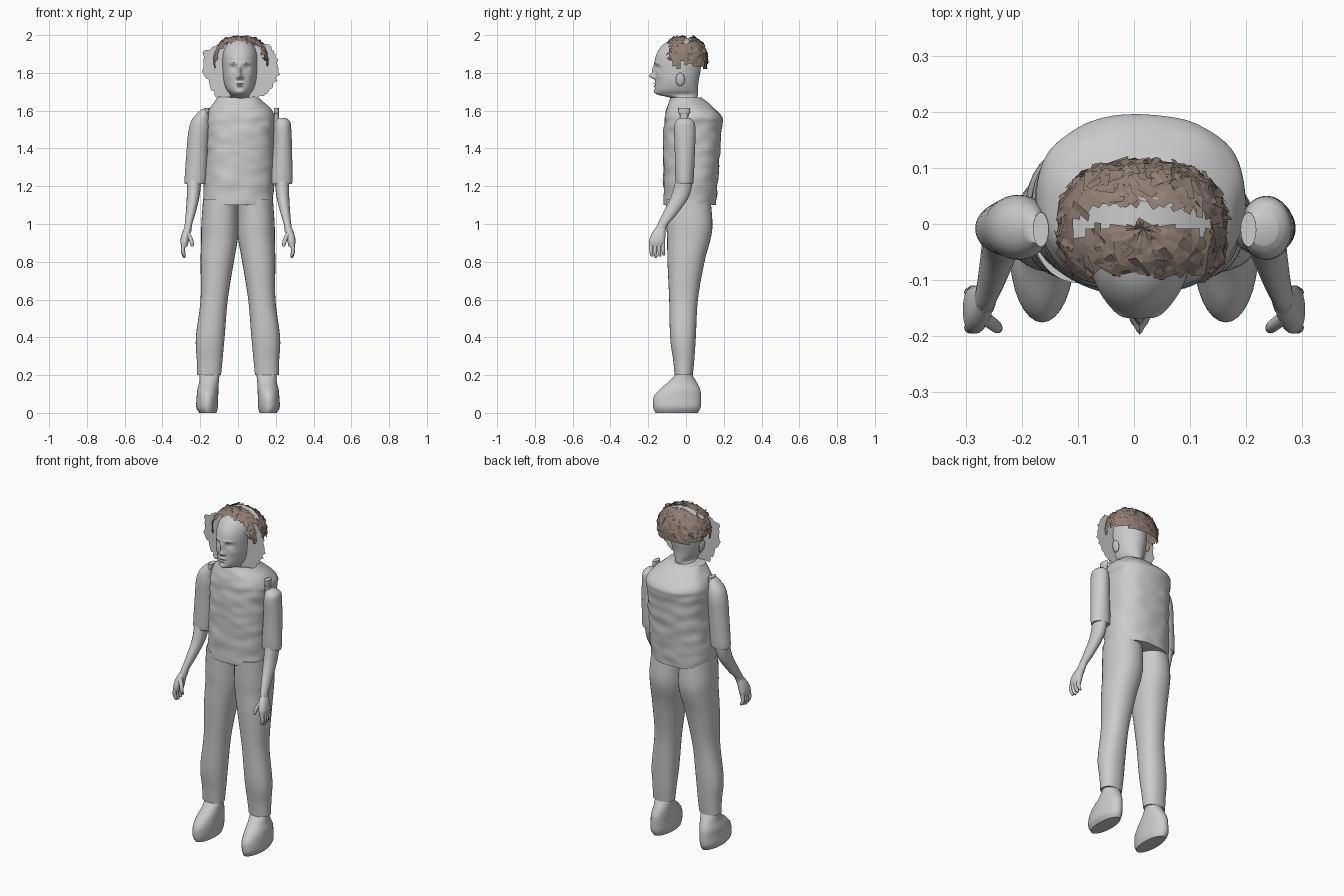
import bpy, bmesh, math, random
from mathutils import Vector, Matrix, noise

random.seed(4)
if "Cube" in bpy.data.objects:
    bpy.data.objects.remove(bpy.data.objects["Cube"])


def material(name, rgb):
    m = bpy.data.materials.new(name)
    m.use_nodes = True
    m.diffuse_color = (*rgb, 1)
    m.node_tree.nodes["Principled BSDF"].inputs["Base Color"].default_value = (*rgb, 1)
    return m


GREY = material("plain grey", (0.6, 0.6, 0.6))
BROWN = material("hair brown", (0.28, 0.21, 0.175))


def finish(bm, name, mat, smooth=True):
    bmesh.ops.recalc_face_normals(bm, faces=bm.faces)
    me = bpy.data.meshes.new(name)
    bm.to_mesh(me)
    bm.free()
    me.materials.append(mat)
    ob = bpy.data.objects.new(name, me)
    bpy.context.collection.objects.link(ob)
    if smooth:
        bpy.ops.object.select_all(action="DESELECT")
        ob.select_set(True)
        bpy.context.view_layer.objects.active = ob
        bpy.ops.object.shade_smooth_by_angle(angle=math.radians(50))
    return ob


def spline(a, b, c, d, t):
    return b + 0.5 * t * (c - a + t * (2 * a - 5 * b + 4 * c - d + t * (3 * (b - c) + d - a)))


def loft(name, rings, side=1, n=32, steps=5, power=2.0, shape=None):
    """Skin smooth horizontal sections given as (z, x, y, x radius, y radius)."""
    pts = [rings[0], *rings, rings[-1]]
    dense = []
    for i in range(len(rings) - 1):
        for s in range(steps):
            dense.append([spline(*vals, s / steps) for vals in zip(*pts[i:i + 4])])
    dense.append(rings[-1])
    bm = bmesh.new()
    loops = []
    for z, x, y, rx, ry in dense:
        loop = []
        for k in range(n):
            a = math.tau * k / n
            c, s = math.cos(a), math.sin(a)
            c = math.copysign(abs(c) ** (2 / power), c)
            s = math.copysign(abs(s) ** (2 / power), s)
            co = Vector((side * (x + rx * c), y + ry * s, z))
            loop.append(bm.verts.new(shape(co) if shape else co))
        loops.append(loop)
    for lo, hi in zip(loops, loops[1:]):
        for k in range(n):
            bm.faces.new((lo[k], lo[k - 1], hi[k - 1], hi[k]))
    bm.faces.new(loops[0])
    bm.faces.new(loops[-1])
    return finish(bm, name, GREY)


def ellipsoid(name, loc, radii, tilt=0):
    bm = bmesh.new()
    mat = Matrix.Translation(loc) @ Matrix.Rotation(tilt, 4, "Y") @ Matrix.Diagonal((*radii, 1))
    bmesh.ops.create_uvsphere(bm, u_segments=16, v_segments=10, radius=1, matrix=mat)
    return finish(bm, name, GREY)


# Shirt body with soft cloth wrinkles
def wrinkle(co):
    push = noise.noise(Vector((co.x * 12, co.y * 12, co.z * 22))) * 0.007
    out = Vector((co.x, co.y - 0.03, 0)).normalized()
    return co + out * push


loft("shirt", [(1.1, 0, .02, .185, .138), (1.25, .005, .025, .184, .145), (1.4, .01, .03, .18, .152),
               (1.52, .01, .036, .184, .153), (1.57, .012, .04, .184, .15), (1.62, .008, .02, .155, .12),
               (1.67, 0, .002, .11, .08)], n=64, steps=8, power=2.4, shape=wrinkle)

# Trousers and shoes
for side, word in ((1, "left"), (-1, "right")):
    loft(word + "_trouser_leg",
         [(1.13, .093, .012, .092, .118), (1.0, .096, .018, .098, .122), (.92, .098, .015, .097, .115),
          (.8, .11, 0, .088, .098), (.6, .126, -.013, .072, .076), (.4, .147, -.016, .076, .068),
          (.28, .15, -.012, .068, .056), (.2, .153, -.012, .063, .048)], side, power=2.2)
    loft(word + "_shoe",
         [(0, .16, -.05, .045, .112), (.03, .164, -.048, .057, .126), (.08, .162, -.046, .057, .126),
          (.12, .16, -.034, .056, .11), (.16, .154, -.02, .052, .078), (.2, .151, -.012, .052, .047),
          (.23, .151, -.012, .046, .04)], side)

    # Forearm, palm, fingers and thumb
    loft(word + "_forearm",
         [(1.26, .232, -.004, .04, .045), (1.15, .237, -.03, .034, .048), (1.05, .252, -.088, .025, .038),
          (1.0, .262, -.122, .02, .028), (.96, .267, -.138, .02, .028)], side, n=20)
    loft(word + "_palm",
         [(.985, .265, -.132, .017, .025), (.95, .275, -.145, .022, .036), (.91, .283, -.153, .022, .042),
          (.88, .284, -.155, .016, .038)], side, n=20, power=2.4)
    for i in range(4):
        y = -.185 + i * .021
        low = .83 + .006 * abs(i - 1)
        loft(f"{word}_finger_{i + 1}", [(.9, .286, y, .012, .011), (.86, .292, y, .011, .01),
             (low, .286, y + .004, .009, .009), (low - .009, .284, y + .005, .004, .004)], side, n=10, steps=3)
    loft(word + "_thumb", [(.955, .27, -.165, .014, .012), (.92, .25, -.18, .012, .011),
                           (.89, .243, -.186, .009, .009), (.88, .242, -.187, .004, .004)], side, n=10, steps=3)
    # Ear
    ellipsoid(word + "_ear", (.01 + side * .094, -.03, 1.765), (.01, .024, .036), side * .2)

# Sleeves: the left one stops below the shoulder peg, the right one rises to the shoulder
loft("left_sleeve", [(1.215, .23, -.008, .05, .042), (1.23, .23, -.008, .058, .048), (1.4, .236, -.006, .05, .054),
                     (1.5, .236, -.007, .046, .057), (1.54, .236, -.007, .041, .05), (1.56, .23, -.008, .026, .03)], 1)
loft("right_sleeve", [(1.215, .225, -.008, .05, .042), (1.23, .225, -.008, .058, .048), (1.4, .214, -.006, .057, .054),
                      (1.5, .205, -.006, .056, .058), (1.56, .195, -.008, .044, .05), (1.61, .172, -.01, .018, .025)], -1)
for side, word, x in ((1, "left", .204), (-1, "right", .166)):
    loft(word + "_shoulder_peg", [(1.5, x, -.01, .014, .024), (1.575, x, -.01, .012, .022),
                                  (1.59, x, -.01, .014, .031), (1.615, x, -.01, .014, .031)], side, n=16)

# Head: features are soft bumps on the front, as (x, z, width, height, depth)
BUMPS = [(0, 1.782, .013, .013, -.03), (0, 1.812, .009, .026, -.016), (0, 1.745, .02, .005, -.009),
         (0, 1.73, .016, .005, -.009), (0, 1.737, .022, .003, .005), (0, 1.7, .022, .012, -.009)]
for s in (-1, 1):
    BUMPS += [(s * .037, 1.828, .016, .011, .014), (s * .037, 1.827, .011, .005, -.007),
              (s * .035, 1.852, .022, .006, -.007), (s * .014, 1.775, .006, .007, -.01),
              (s * .055, 1.785, .018, .018, -.004)]


def face(co):
    if co.y < -.06:
        co.y += sum(d * math.exp(-((co.x - .01 - x) / w) ** 2 - ((co.z - z) / h) ** 2)
                    for x, z, w, h, d in BUMPS)
    return co


loft("head", [(1.62, .008, 0, .058, .075), (1.665, .009, -.01, .054, .07), (1.685, .01, -.043, .052, .106),
              (1.71, .01, -.05, .07, .113), (1.75, .01, -.048, .084, .114), (1.8, .01, -.044, .09, .119),
              (1.86, .01, -.042, .092, .124), (1.91, .01, -.035, .088, .116), (1.95, .01, -.026, .07, .094),
              (1.975, .01, -.02, .042, .058), (1.983, .01, -.02, .01, .014)], n=120, steps=9, shape=face)

# Ragged upright sheet around the head
corners = [(-.12, 1.95), (-.18, 1.91), (-.19, 1.82), (-.15, 1.74), (-.115, 1.67), (.125, 1.675),
           (.18, 1.72), (.22, 1.79), (.2, 1.9), (.165, 1.95)]
bm = bmesh.new()
rim = []
for (xa, za), (xb, zb) in zip(corners, corners[1:] + corners[:1]):
    for i in range(7):
        t = i / 7
        j = 1 + random.uniform(-.045, .045)
        rim.append(bm.verts.new((.01 + (xa + (xb - xa) * t - .01) * j, -.055,
                                 1.82 + (za + (zb - za) * t - 1.82) * j)))
hub = bm.verts.new((.01, -.055, 1.82))
for a, b in zip(rim, rim[1:] + rim[:1]):
    bm.faces.new((hub, a, b))
finish(bm, "head_sheet", GREY, False)

# Hair: boxy open cap, cut away over the face and along the crown
CENTRE, SIZE = Vector((.015, -.008, 1.85)), Vector((.152, .122, .146))


def on_cap(d, scale=1.0):
    norm = sum(abs(v) ** 2.5 for v in d) ** .4
    return CENTRE + Vector(v / norm * r * scale for v, r in zip(d, SIZE))


def has_hair(p):
    if p.y < -.03:
        low = 1.965 - 4.2 * max(0, abs(p.x - .015) - .08) ** 1.25
    else:
        low = 1.865 - .3 * (p.y + .03)
    curve = 1.6 * (p.x - .015) ** 2
    crown = p.z > 1.93 and -curve < p.y < .038 - curve and abs(p.x - .015) < .125
    return p.z > low and not crown


bm = bmesh.new()
bmesh.ops.create_uvsphere(bm, u_segments=36, v_segments=32, radius=1)
for v in bm.verts:
    v.co = on_cap(v.co, random.uniform(.97, 1.0))
bmesh.ops.delete(bm, geom=[f for f in bm.faces if not has_hair(f.calc_center_median())], context="FACES")
finish(bm, "hair_cap", BROWN, False)

# Crossing hair cards laid over the cap
bm = bmesh.new()
made = 0
while made < 230:
    d = Vector((random.gauss(0, 1), random.gauss(0, 1), random.uniform(0, 1.3))).normalized()
    p = on_cap(d, random.uniform(.97, 1.0))
    if not has_hair(p):
        continue
    made += 1
    along = d.orthogonal().normalized()
    along.rotate(Matrix.Rotation(random.uniform(0, math.tau), 3, d))
    across = (d.cross(along) + d * random.uniform(-.5, .5)) * random.uniform(.004, .009)
    along = (along + d * random.uniform(-.15, .15)) * random.uniform(.013, .028)
    bm.faces.new([bm.verts.new(p + a * along + b * across) for a, b in ((-1, -1), (1, -1), (1, 1), (-1, 1))])
for v in bm.verts:
    v.co.z = min(v.co.z, 2.0)
finish(bm, "hair_cards", BROWN, False)

# Pale strip showing along the crown
bm = bmesh.new()
pairs = []
for i in range(17):
    u = i / 8 - 1
    z = 1.986 - .05 * u ** 2
    pairs.append([bm.verts.new((.015 + .125 * u, y - .025 * u ** 2, z)) for y in (-.01, .048)])
for a, b in zip(pairs, pairs[1:]):
    bm.faces.new((a[0], b[0], b[1], a[1]))
finish(bm, "crown_strip", GREY)
